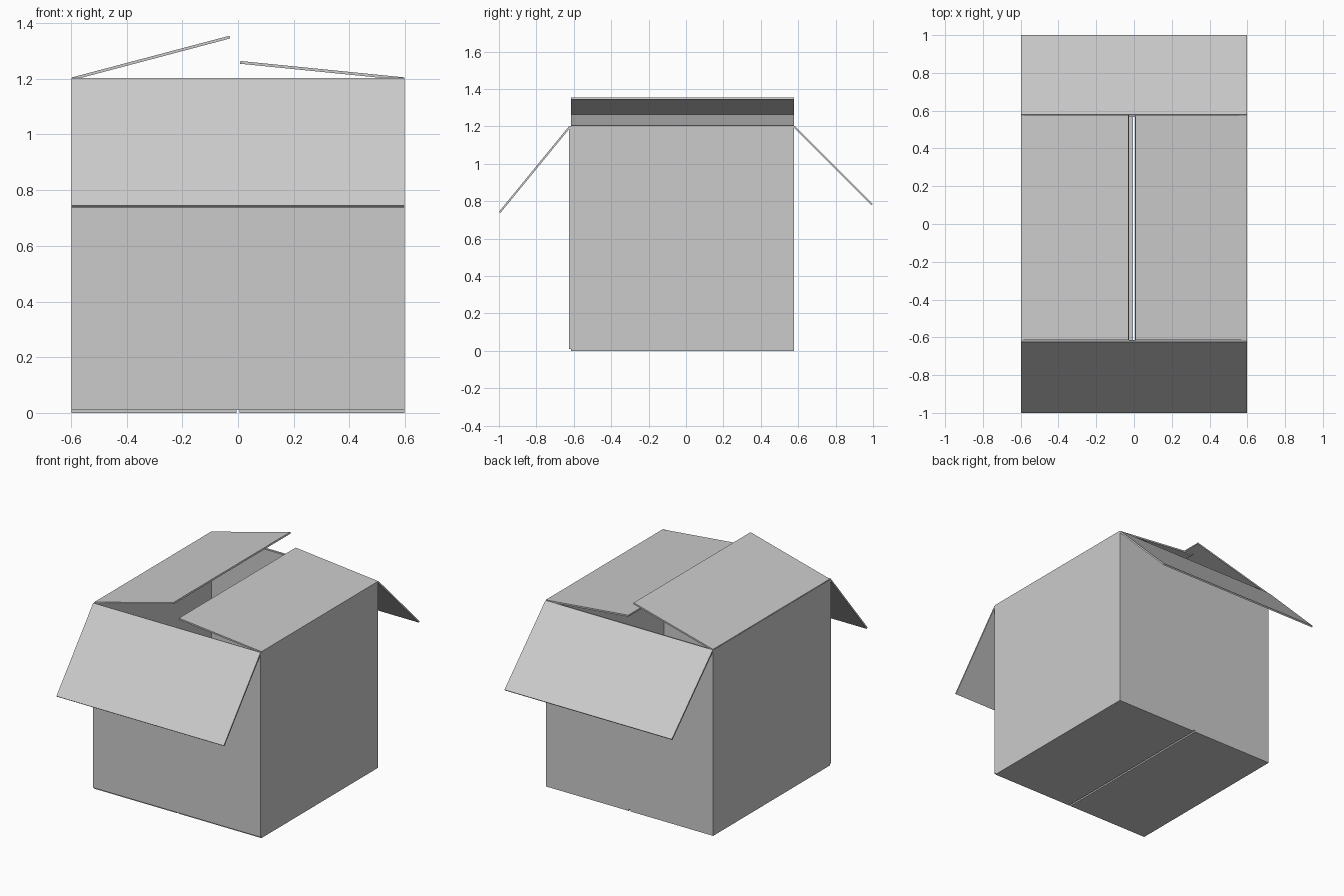
import bpy, bmesh
from mathutils import Vector

if "Cube" in bpy.data.objects:
    bpy.data.objects.remove(bpy.data.objects["Cube"])

T = 0.01                      # cardboard thickness
X = 0.598                     # half width of the box
Y0, Y1 = -0.615, 0.577        # depth range of the side walls and flaps
H = 1.2                       # wall height


def panel(name, a, b, axis, lo, hi):
    """Flat sheet whose centre line a-b lies in the plane across `axis`, extruded from lo to hi."""
    a, b = Vector(a), Vector(b)
    d = (b - a).normalized()
    n = Vector((-d.y, d.x)) * T / 2
    profile = [a - n, b - n, b + n, a + n]

    def place(p, t):
        return (t, p.x, p.y) if axis == 'X' else (p.x, t, p.y)

    bm = bmesh.new()
    face = bm.faces.new([bm.verts.new(place(p, lo)) for p in profile])
    ext = bmesh.ops.extrude_face_region(bm, geom=[face])
    shift = Vector(place(Vector((0, 0)), hi - lo))
    bmesh.ops.translate(bm, vec=shift,
                        verts=[g for g in ext['geom'] if isinstance(g, bmesh.types.BMVert)])
    bmesh.ops.recalc_face_normals(bm, faces=bm.faces)
    mesh = bpy.data.meshes.new(name)
    bm.to_mesh(mesh)
    bm.free()
    obj = bpy.data.objects.new(name, mesh)
    bpy.context.collection.objects.link(obj)
    return obj


# Side walls and the two bottom flaps, with a slit between them
for side, s in (("left", -1), ("right", 1)):
    x = s * (X - T / 2)
    panel(side + "_wall", (x, T), (x, H), 'Y', Y0, Y1)
    panel(side + "_bottom_flap", (s * X, T / 2), (s * 0.006, T / 2), 'Y', Y0, Y1)

# Front wall sits just outside the side walls, back wall between them
panel("front_wall", (Y0 - T / 2, T), (Y0 - T / 2, H), 'X', -X, X)
panel("back_wall", (Y1 - T / 2, T), (Y1 - T / 2, H), 'X', -X + T, X - T)

# Half-closed top flaps
panel("left_top_flap", (-X + 0.002, H), (-0.029, 1.35), 'Y', Y0, Y1)
panel("right_top_flap", (X, H), (0.008, 1.259), 'Y', Y0, Y1)

# Flaps folded outwards
panel("front_top_flap", (Y0 - T / 2, H), (-0.996, 0.741), 'X', -X, X)
panel("back_top_flap", (Y1, H), (0.996, 0.782), 'X', -X, X)
